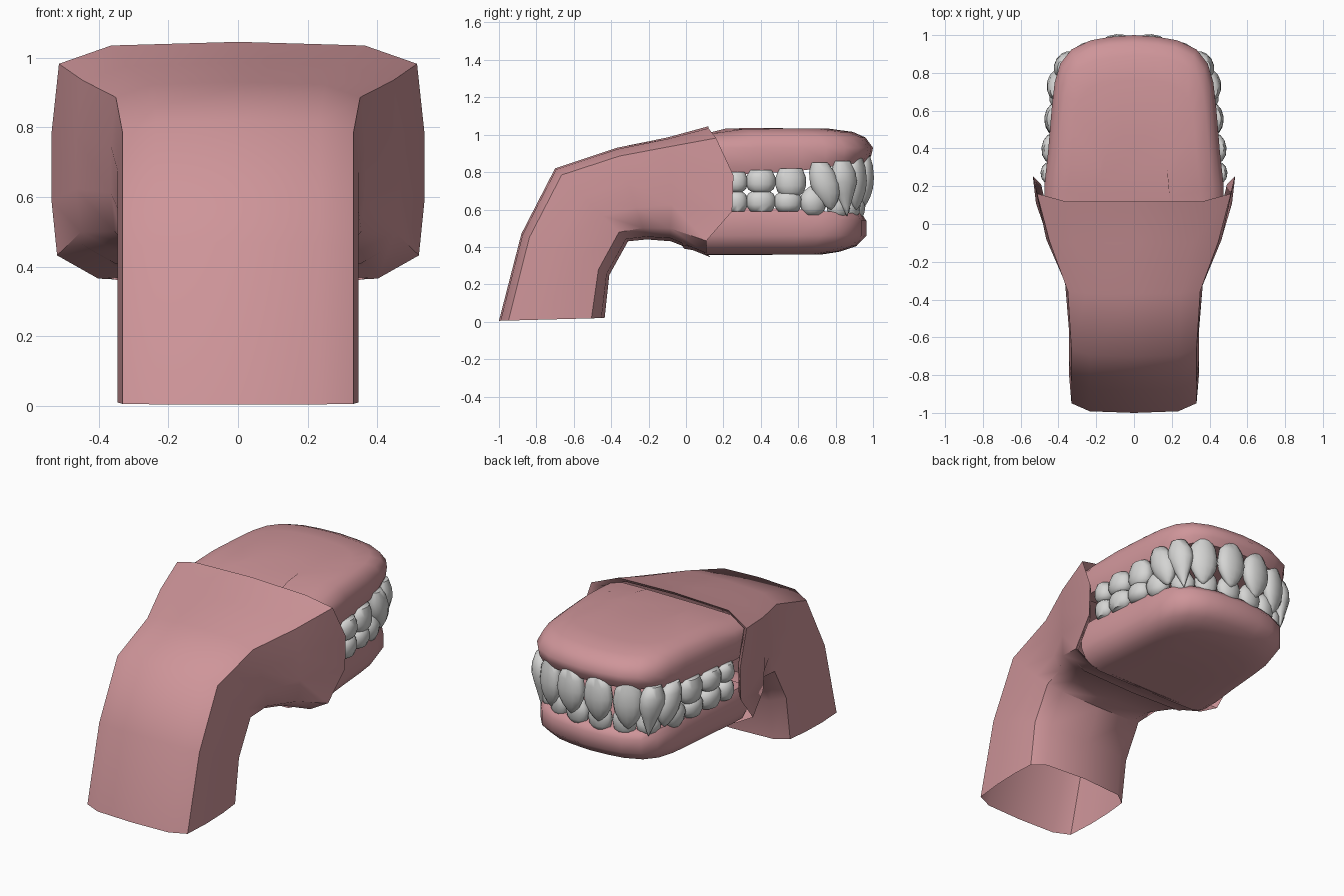
import bpy, bmesh, math
from mathutils import Vector

if "Cube" in bpy.data.objects:
    bpy.data.objects.remove(bpy.data.objects["Cube"])


def material(name, rgb):
    m = bpy.data.materials.new(name)
    m.diffuse_color = (*rgb, 1)
    m.use_nodes = True
    m.node_tree.nodes["Principled BSDF"].inputs["Base Color"].default_value = m.diffuse_color
    return m


PINK = material("gum pink", (0.62, 0.30, 0.32))
WHITE = material("tooth white", (0.66, 0.66, 0.65))


def loft(name, rings, mat, cap_start=False, cap_end=False, angle=50):
    """Skin a list of closed rings with equal point counts."""
    bm = bmesh.new()
    vs = [[bm.verts.new(p) for p in r] for r in rings]
    n = len(rings[0])
    for a, b in zip(vs, vs[1:]):
        for i in range(n):
            j = (i + 1) % n
            bm.faces.new((a[i], a[j], b[j], b[i]))
    if cap_start:
        bm.faces.new(vs[0])
    if cap_end:
        bm.faces.new(vs[-1])
    bmesh.ops.recalc_face_normals(bm, faces=bm.faces)
    me = bpy.data.meshes.new(name)
    bm.to_mesh(me)
    bm.free()
    me.materials.append(mat)
    ob = bpy.data.objects.new(name, me)
    bpy.context.collection.objects.link(ob)
    bpy.ops.object.select_all(action='DESELECT')
    ob.select_set(True)
    bpy.context.view_layer.objects.active = ob
    bpy.ops.object.shade_smooth_by_angle(angle=math.radians(angle))
    return ob


def mirrored(half):
    """Close a half outline whose first and last points lie on x = 0."""
    return half + [(-x, y) for x, y in half[-2:0:-1]]


# Throat: bent tube of rounded box sections, flaring into the mouth rim
section = mirrored([(0, 1), (.68, .97), (.96, .82), (1, .25), (1, -.3),
                    (.97, -.75), (.75, -.94), (0, -1)])
bulge_half = [0, 0, .04, .13, .12, -.02, -.02, 0]
bulge = bulge_half + bulge_half[-2:0:-1]
# outer (y, z), inner (y, z), half width
spine = [((-1.0, .005), (-.435, .02), .345), ((-.88, .47), (-.41, .25), .345),
         ((-.70, .82), (-.31, .43), .345), ((-.37, .93), (-.21, .44), .365),
         ((-.10, .985), (-.08, .43), .465), ((.12, 1.045), (.13, .345), .535)]


def throat_ring(outer, inner, w, forward=0.0, scale=1.0, back=0.0):
    o, i = Vector(outer), Vector(inner)
    mid, half = (o + i) / 2, (o - i) / 2
    ring = []
    for (a, b), f in zip(section, bulge):
        p = mid + half * b * scale
        ring.append((a * w * scale, p.x + f * forward - back, p.y))
    return ring


rings = [throat_ring(*s, forward=f) for s, f in zip(spine, (0, 0, 0, 0, .1, 1))]
# Folded lip running back inside the rim
rings.append(throat_ring(*spine[-1], forward=.9, scale=.92, back=.03))
rings.append(throat_ring(*spine[-1], forward=.5, scale=.87, back=.14))
loft("throat", rings, PINK)

# Gums: rounded horseshoe slabs
BACK = .10
arch = mirrored([(0, 1.0), (.13, .99), (.23, .972), (.33, .925), (.39, .85), (.42, .75),
                 (.435, .62), (.455, .38), (.475, .2), (.475, .10), (0, BACK)])


def gum_ring(z, s, bend, depth=1.0):
    return [(x * s, BACK + (y - BACK) * s * depth, z + bend(y)) for x, y in arch]


def ramp(y, a, b):
    return min(1, max(0, (y - a) / (b - a)))


def top_drop(y):
    return -.03 * (1 - ramp(y, .12, .40))


def upper_edge(y):
    return .06 * ramp(y, .5, .95)


def lower_edge(y):
    return -.03 * ramp(y, .5, .95)


def level(y):
    return 0


loft("upper_gum", [gum_ring(.79, .90, upper_edge), gum_ring(.79, .965, upper_edge),
                   gum_ring(.83, .99, upper_edge), gum_ring(.93, 1.0, level),
                   gum_ring(.985, .955, top_drop), gum_ring(1.015, .88, top_drop),
                   gum_ring(1.032, .74, top_drop), gum_ring(1.035, .4, top_drop)],
     PINK, True, True, 60)
loft("lower_gum", [gum_ring(.61, .90, lower_edge, .97), gum_ring(.61, .96, lower_edge, .97),
                   gum_ring(.57, .99, lower_edge, .97), gum_ring(.46, .99, level, .97),
                   gum_ring(.405, .93, level, .97), gum_ring(.375, .83, level, .97),
                   gum_ring(.36, .72, level, .97), gum_ring(.358, .4, level, .97)],
     PINK, True, True, 60)

# Teeth: lathed, flattened crowns; each profile is (height fraction, girth)
INCISOR = [(0, .55), (.2, .88), (.45, 1), (.65, .9), (.82, .62), (.94, .3), (1, .06)]
CANINE = [(0, .6), (.2, .95), (.38, 1), (.6, .68), (.82, .32), (1, .03)]
MOLAR = [(0, .75), (.3, .98), (.6, 1), (.82, .85), (.95, .55), (1, .15)]


def tooth(name, x, y, yaw, width, depth, root, tip, profile, lean=0.0):
    rings = []
    c, s = math.cos(yaw), math.sin(yaw)
    for t, g in profile:
        ring = []
        for k in range(12):
            a = k * math.tau / 12
            u = math.cos(a) * width / 2 * g + lean * t
            v = math.sin(a) * depth / 2 * g
            ring.append((x + u * c - v * s, y + u * s + v * c, root + (tip - root) * t))
        rings.append(ring)
    loft(name, rings, WHITE, True, True, 70)


# x, y, yaw in degrees, width, depth, root z, tip z, profile, lean towards the front
upper = [(.09, .955, -4, .18, .10, .89, .62, INCISOR, 0),
         (.255, .91, -24, .17, .10, .88, .60, INCISOR, 0),
         (.37, .835, -58, .15, .11, .86, .565, CANINE, -.03),
         (.412, .715, -78, .16, .11, .85, .60, INCISOR, -.06),
         (.42, .56, -84, .165, .11, .82, .665, MOLAR, 0),
         (.435, .40, -85, .16, .11, .81, .685, MOLAR, 0),
         (.445, .27, -86, .12, .10, .80, .69, MOLAR, 0)]
lower = [(.075, .915, -4, .15, .09, .55, .72, INCISOR, 0),
         (.215, .885, -20, .14, .09, .55, .72, INCISOR, 0),
         (.325, .815, -50, .14, .10, .55, .75, CANINE, 0),
         (.393, .68, -76, .15, .11, .57, .73, INCISOR, 0),
         (.417, .545, -84, .15, .11, .59, .70, MOLAR, 0),
         (.432, .40, -85, .16, .11, .59, .705, MOLAR, 0),
         (.442, .27, -86, .12, .10, .59, .70, MOLAR, 0)]
for row, teeth in (("upper", upper), ("lower", lower)):
    for i, (x, y, yaw, w, d, root, tip, prof, lean) in enumerate(teeth, 1):
        for side, sx in (("right", 1), ("left", -1)):
            tooth(f"{row}_tooth_{side}_{i}", sx * x, y, sx * math.radians(yaw),
                  w, d, root, tip, prof, sx * lean)
